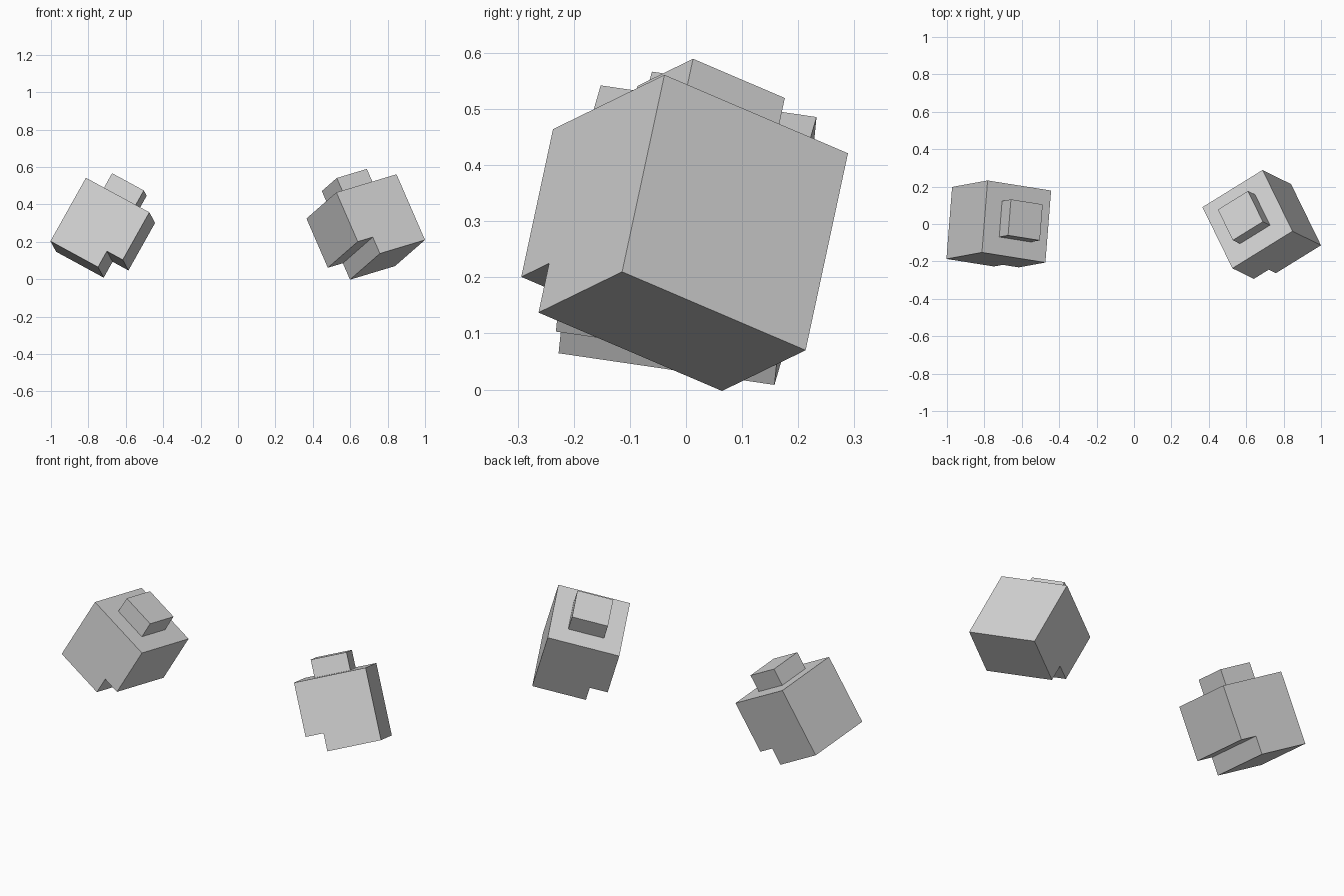
import bpy
import bmesh
from mathutils import Matrix, Vector

cube = bpy.data.objects.get("Cube")
if cube:
    bpy.data.objects.remove(cube, do_unlink=True)

SIZE = 0.39  # edge of each block

grey = bpy.data.materials.new("light_grey")
grey.use_nodes = True
colour = (0.65, 0.65, 0.65, 1)
grey.diffuse_color = colour
grey.node_tree.nodes["Principled BSDF"].inputs["Base Color"].default_value = colour


def extrude_profile(bm, profile, depth):
    """Extrude an x-z outline along y, centred on y = 0."""
    face = bm.faces.new([bm.verts.new((x, -depth / 2, z)) for x, z in profile])
    moved = bmesh.ops.extrude_face_region(bm, geom=[face])["geom"]
    verts = [v for v in moved if isinstance(v, bmesh.types.BMVert)]
    bmesh.ops.translate(bm, verts=verts, vec=(0, depth, 0))


def add_part(name, profile, depth, matrix):
    bm = bmesh.new()
    extrude_profile(bm, profile, depth)
    bmesh.ops.recalc_face_normals(bm, faces=bm.faces)
    mesh = bpy.data.meshes.new(name)
    bm.to_mesh(mesh)
    bm.free()
    mesh.materials.append(grey)
    obj = bpy.data.objects.new(name, mesh)
    obj.matrix_world = matrix
    bpy.context.collection.objects.link(obj)


def add_block(side, corner, across, back, notch_side):
    """Tilted cube with a notched lower edge and a square stud on top.
    corner is the upper front corner; across and back are its edges."""
    u = Vector(across).normalized()
    v = Vector(back)
    v = (v - u * v.dot(u)).normalized()
    w = u.cross(v)
    centre = Vector(corner) + (u + v - w) * SIZE / 2
    matrix = Matrix.Translation(centre) @ Matrix((u, v, w)).transposed().to_4x4()

    h, q = SIZE / 2, SIZE / 4
    s = notch_side
    body = [(-s * h, -h), (s * q, -h), (s * q, -q), (s * h, -q), (s * h, h), (-s * h, h)]
    add_part(side + "_block_body", body, SIZE, matrix)
    stud = [(-q, h), (q, h), (q, h + q), (-q, h + q)]
    add_part(side + "_block_stud", stud, h, matrix)


# Left block, notched on its inner lower edge
add_block("left", (0.526, -0.237, 0.464), (0.322, 0.199, 0.097), (-0.16, 0.328, -0.14), -1)
# Right block, notched on its inner lower edge
add_block("right", (-0.813, -0.152, 0.542), (0.34, -0.054, -0.185), (0.03, 0.383, -0.056), 1)
